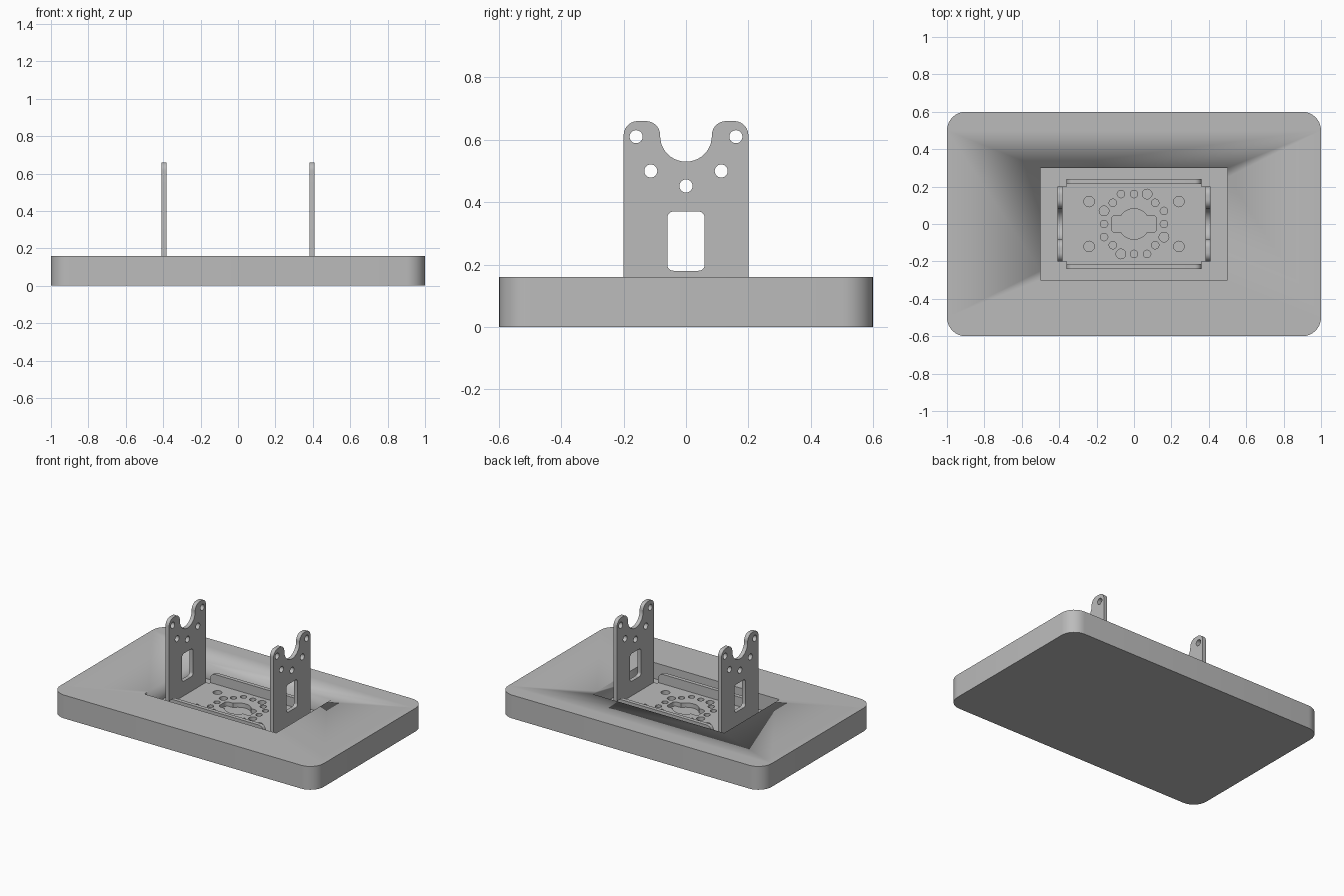
import bpy, bmesh, math
from mathutils import Matrix, Vector

if "Cube" in bpy.data.objects:
    bpy.data.objects.remove(bpy.data.objects["Cube"], do_unlink=True)

grey = bpy.data.materials.new("plain grey")
grey.use_nodes = True
grey.diffuse_color = (0.5, 0.5, 0.5, 1)
grey.node_tree.nodes["Principled BSDF"].inputs["Base Color"].default_value = grey.diffuse_color

# Local profile axes mapped to the world: flat, across x, across y
FLAT = Matrix.Identity(4)
ACROSS_X = Matrix(((0, 0, 1, 0), (1, 0, 0, 0), (0, 1, 0, 0), (0, 0, 0, 1)))
ACROSS_Y = Matrix(((1, 0, 0, 0), (0, 0, -1, 0), (0, 1, 0, 0), (0, 0, 0, 1)))


def fillet(corners, steps=8):
    """Outline from (x, y, radius) corners; a radius of 0 stays sharp."""
    out = []
    for i, (x, y, r) in enumerate(corners):
        p = Vector((x, y))
        if r == 0:
            out.append(p)
            continue
        a = (Vector(corners[i - 1][:2]) - p).normalized()
        b = (Vector(corners[(i + 1) % len(corners)][:2]) - p).normalized()
        half = a.angle(b) / 2
        centre = p + (a + b).normalized() * r / math.sin(half)
        start = p + a * r / math.tan(half) - centre
        end = p + b * r / math.tan(half) - centre
        sweep = start.angle(end)
        for k in range(steps + 1):
            t = k / steps
            out.append(centre + (start * math.sin((1 - t) * sweep)
                                 + end * math.sin(t * sweep)) / math.sin(sweep))
    return out


def box(x0, x1, y0, y1, r=0):
    return fillet([(x0, y0, r), (x1, y0, r), (x1, y1, r), (x0, y1, r)])


def circle(x, y, r, n=24):
    return [Vector((x + r * math.cos(k * math.tau / n), y + r * math.sin(k * math.tau / n)))
            for k in range(n)]


def sheet(name, loops, low, high, axes=FLAT):
    """Flat sheet from an outline and holes, between low and high along its normal."""
    curve = bpy.data.curves.new(name, "CURVE")
    curve.dimensions = "2D"
    curve.fill_mode = "BOTH"
    curve.extrude = (high - low) / 2
    for loop in loops:
        spline = curve.splines.new("POLY")
        spline.points.add(len(loop) - 1)
        for point, p in zip(spline.points, loop):
            point.co = (p.x, p.y, 0, 1)
        spline.use_cyclic_u = True
    temp = bpy.data.objects.new(name + "_outline", curve)
    bpy.context.collection.objects.link(temp)
    bpy.context.view_layer.update()
    mesh = bpy.data.meshes.new_from_object(
        temp.evaluated_get(bpy.context.evaluated_depsgraph_get()))
    bpy.data.objects.remove(temp, do_unlink=True)
    bm = bmesh.new()
    bm.from_mesh(mesh)
    bmesh.ops.remove_doubles(bm, verts=bm.verts, dist=1e-5)
    bmesh.ops.transform(bm, matrix=axes @ Matrix.Translation((0, 0, (low + high) / 2)), verts=bm.verts)
    bmesh.ops.recalc_face_normals(bm, faces=bm.faces)
    bm.to_mesh(mesh)
    bm.free()
    mesh.materials.clear()
    mesh.materials.append(grey)
    obj = bpy.data.objects.new(name, mesh)
    bpy.context.collection.objects.link(obj)
    bpy.ops.object.select_all(action="DESELECT")
    obj.select_set(True)
    bpy.context.view_layer.objects.active = obj
    bpy.ops.object.shade_smooth_by_angle(angle=math.radians(35))
    return obj


TOP, POCKET, FLOOR = 0.16, 0.05, 0.08

# Base slab with a rectangular pocket
base = sheet("base", [box(-1, 1, -0.6, 0.6, 0.1)], 0, TOP)
cutter = sheet("pocket_cutter", [box(-0.5, 0.5, -0.3, 0.3)], POCKET, TOP + 0.1)
cutter.hide_render = True
cutter.hide_viewport = True
cut = base.modifiers.new("pocket", "BOOLEAN")
cut.operation = "DIFFERENCE"
cut.solver = "EXACT"
cut.object = cutter

# Bracket floor: stepped outline, corner holes, ring of holes and central slot
quarter = [(0.383, 0.2), (0.36, 0.2), (0.36, 0.24)]
outline = []
for sx, sy in ((1, 1), (-1, 1), (-1, -1), (1, -1)):
    pts = quarter if sx * sy > 0 else quarter[::-1]
    outline += [Vector((sx * x, sy * y)) for x, y in pts]
holes = [circle(sx * 0.24, sy * 0.12, 0.028) for sx in (-1, 1) for sy in (-1, 1)]
for turn in range(4):
    rot = Matrix.Rotation(turn * math.pi / 2, 2)
    for x, y, r in ((0, 0.16, 0.02), (0.07, 0.16, 0.026), (-0.07, 0.16, 0.02), (0.113, 0.113, 0.02)):
        holes.append(circle(*(rot @ Vector((x, y))), r))
slot = []
for s in (1, -1):
    slot += [(s * 0.12, -s * 0.045, 0.02), (s * 0.12, s * 0.045, 0.02)]
    a0 = math.asin(0.045 / 0.082)
    slot += [(s * 0.082 * math.cos(a), s * 0.082 * math.sin(a), 0)
             for a in (a0 + (math.pi - 2 * a0) * k / 12 for k in range(13))]
sheet("bracket_floor", [outline, fillet(slot)] + holes, POCKET, FLOOR)

# Low lips along the front and back of the bracket
lip = fillet([(-0.36, FLOOR, 0), (0.36, FLOOR, 0), (0.36, 0.145, 0.035), (-0.36, 0.145, 0.035)])
sheet("front_lip", [lip], 0.213, 0.24, ACROSS_Y)
sheet("back_lip", [lip], -0.24, -0.213, ACROSS_Y)

# Upright side plates with a notched top, holes and a window
plate = [fillet([(-0.2, POCKET, 0), (0.2, POCKET, 0), (0.2, 0.66, 0.045), (0.083, 0.66, 0.045),
                 (0.083, 0.53, 0.0825), (-0.083, 0.53, 0.0825),
                 (-0.083, 0.66, 0.045), (-0.2, 0.66, 0.045)], 10),
         box(-0.06, 0.06, 0.18, 0.37, 0.02), circle(0, 0.452, 0.021)]
for s in (-1, 1):
    plate += [circle(s * 0.16, 0.61, 0.021), circle(s * 0.113, 0.5, 0.021)]
sheet("left_plate", plate, 0.383, 0.41, ACROSS_X)
sheet("right_plate", plate, -0.41, -0.383, ACROSS_X)
